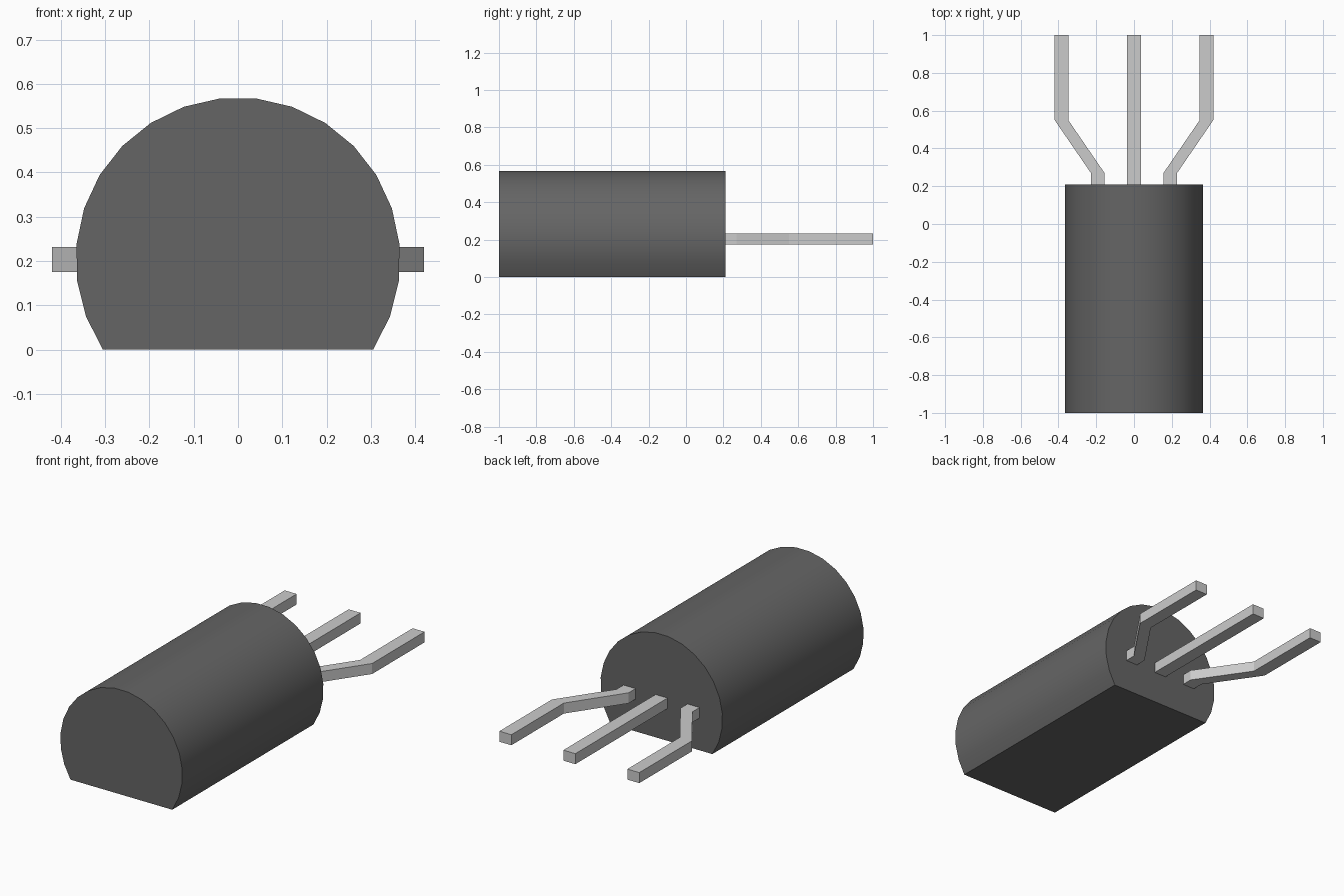
import bpy, bmesh, math

if "Cube" in bpy.data.objects:
    bpy.data.objects.remove(bpy.data.objects["Cube"])


def material(name, color):
    m = bpy.data.materials.new(name)
    m.diffuse_color = color
    m.use_nodes = True
    m.node_tree.nodes["Principled BSDF"].inputs["Base Color"].default_value = m.diffuse_color
    return m


def prism(name, outline, offset, mat):
    """Close an outline into a face and extrude it by offset."""
    bm = bmesh.new()
    face = bm.faces.new([bm.verts.new(p) for p in outline])
    ext = bmesh.ops.extrude_face_region(bm, geom=[face], use_keep_orig=True)
    verts = [g for g in ext["geom"] if isinstance(g, bmesh.types.BMVert)]
    bmesh.ops.translate(bm, verts=verts, vec=offset)
    bmesh.ops.recalc_face_normals(bm, faces=bm.faces)
    mesh = bpy.data.meshes.new(name)
    bm.to_mesh(mesh)
    bm.free()
    mesh.materials.append(mat)
    obj = bpy.data.objects.new(name, mesh)
    bpy.context.collection.objects.link(obj)
    return obj


def lead(name, path):
    """Flat strip of constant x width along (x, y) path points."""
    w, z0, z1 = 0.036, 0.175, 0.232
    outline = [(x - w, y, z0) for x, y in path]
    outline += [(x + w, y, z0) for x, y in reversed(path)]
    return prism(name, outline, (0, 0, z1 - z0), metal)


plastic = material("dark_plastic", (0.13, 0.13, 0.13, 1))
metal = material("pale_metal", (0.58, 0.58, 0.55, 1))

# Body: round case with a flat underside
radius, centre_z, half_arc, segments = 0.3665, 0.203, math.radians(123.6), 19
profile = []
for i in range(segments + 1):
    a = -half_arc + 2 * half_arc * i / segments
    profile.append((radius * math.sin(a), -1, centre_z + radius * math.cos(a)))
low = min(p[2] for p in profile)
profile = [(x, y, z - low) for x, y, z in profile]
body = prism("case", profile, (0, 1.21, 0), plastic)
bpy.context.view_layer.objects.active = body
body.select_set(True)
bpy.ops.object.shade_smooth_by_angle(angle=math.radians(30))

# Leads: straight middle one, outer pair bent outwards
lead("middle_lead", [(0, 0.21), (0, 1)])
for side, name in ((-1, "left_lead"), (1, "right_lead")):
    lead(name, [(side * 0.192, 0.21), (side * 0.192, 0.27),
                (side * 0.384, 0.55), (side * 0.384, 1)])
